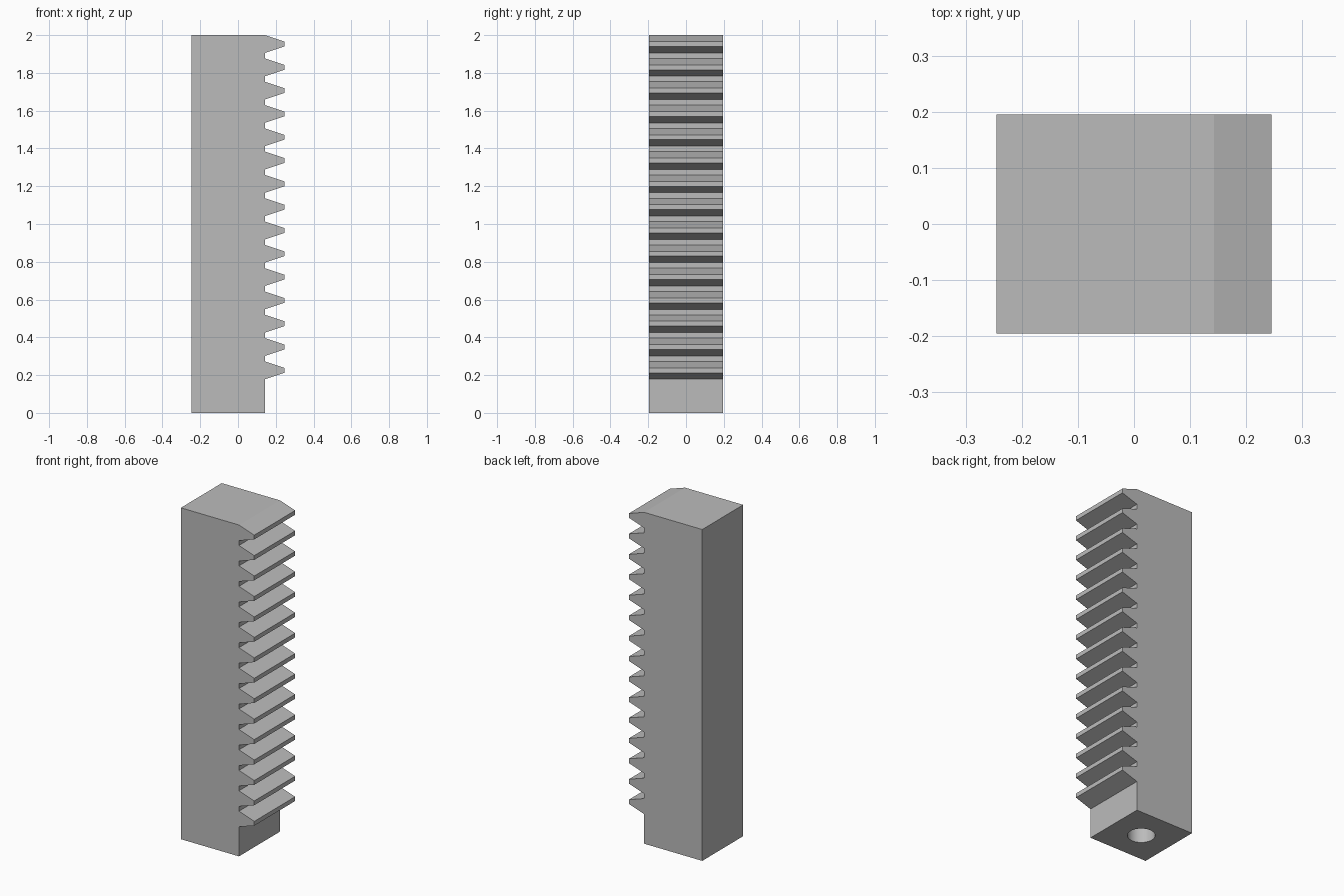
import bpy
import bmesh

if "Cube" in bpy.data.objects:
    bpy.data.objects.remove(bpy.data.objects["Cube"], do_unlink=True)

BACK, ROOT, TIP = -0.245, 0.143, 0.245   # x of spine, tooth root, tooth tip
HALF_DEPTH = 0.195
HEIGHT, PITCH, TEETH = 2.0, 0.1234, 15
ROOT_HALF, TIP_HALF = 0.047, 0.013       # half heights of a tooth
HOLE_RADIUS, HOLE_DEPTH = 0.075, 0.4

steel = bpy.data.materials.new("steel grey")
steel.use_nodes = True
grey = (0.5, 0.5, 0.5, 1)
steel.diffuse_color = grey
steel.node_tree.nodes["Principled BSDF"].inputs["Base Color"].default_value = grey

# Rack profile: plain back, row of tapered teeth
profile = [(BACK, HEIGHT), (BACK, 0), (ROOT, 0)]
for i in reversed(range(TEETH)):
    mid = HEIGHT - ROOT_HALF - i * PITCH
    profile += [(ROOT, mid - ROOT_HALF), (TIP, mid - TIP_HALF),
                (TIP, mid + TIP_HALF), (ROOT, mid + ROOT_HALF)]

# Extrude the profile from front to back
bm = bmesh.new()
front = bm.faces.new([bm.verts.new((x, -HALF_DEPTH, z)) for x, z in profile])
extruded = bmesh.ops.extrude_face_region(bm, geom=[front])["geom"]
moved = [v for v in extruded if isinstance(v, bmesh.types.BMVert)]
bmesh.ops.translate(bm, verts=moved, vec=(0, 2 * HALF_DEPTH, 0))
bmesh.ops.recalc_face_normals(bm, faces=bm.faces)
mesh = bpy.data.meshes.new("gear_rack")
bm.to_mesh(mesh)
bm.free()
mesh.materials.append(steel)
rack = bpy.data.objects.new("gear_rack", mesh)
bpy.context.collection.objects.link(rack)

# Blind round hole in the underside
bpy.ops.mesh.primitive_cylinder_add(vertices=48, radius=HOLE_RADIUS,
                                    depth=2 * HOLE_DEPTH,
                                    location=((BACK + ROOT) / 2, 0, 0))
cutter = bpy.context.object
cutter.name = "hole_cutter"
cutter.hide_render = True
cutter.data.materials.append(steel)
cut = rack.modifiers.new("hole", 'BOOLEAN')
cut.operation = 'DIFFERENCE'
cut.solver = 'EXACT'
cut.object = cutter

bpy.ops.object.select_all(action='DESELECT')
rack.select_set(True)
bpy.context.view_layer.objects.active = rack
bpy.ops.object.modifier_apply(modifier=cut.name)
bpy.data.objects.remove(cutter, do_unlink=True)

# Round hole wall, crisp tooth edges
bpy.ops.object.shade_smooth_by_angle(angle=0.3)
